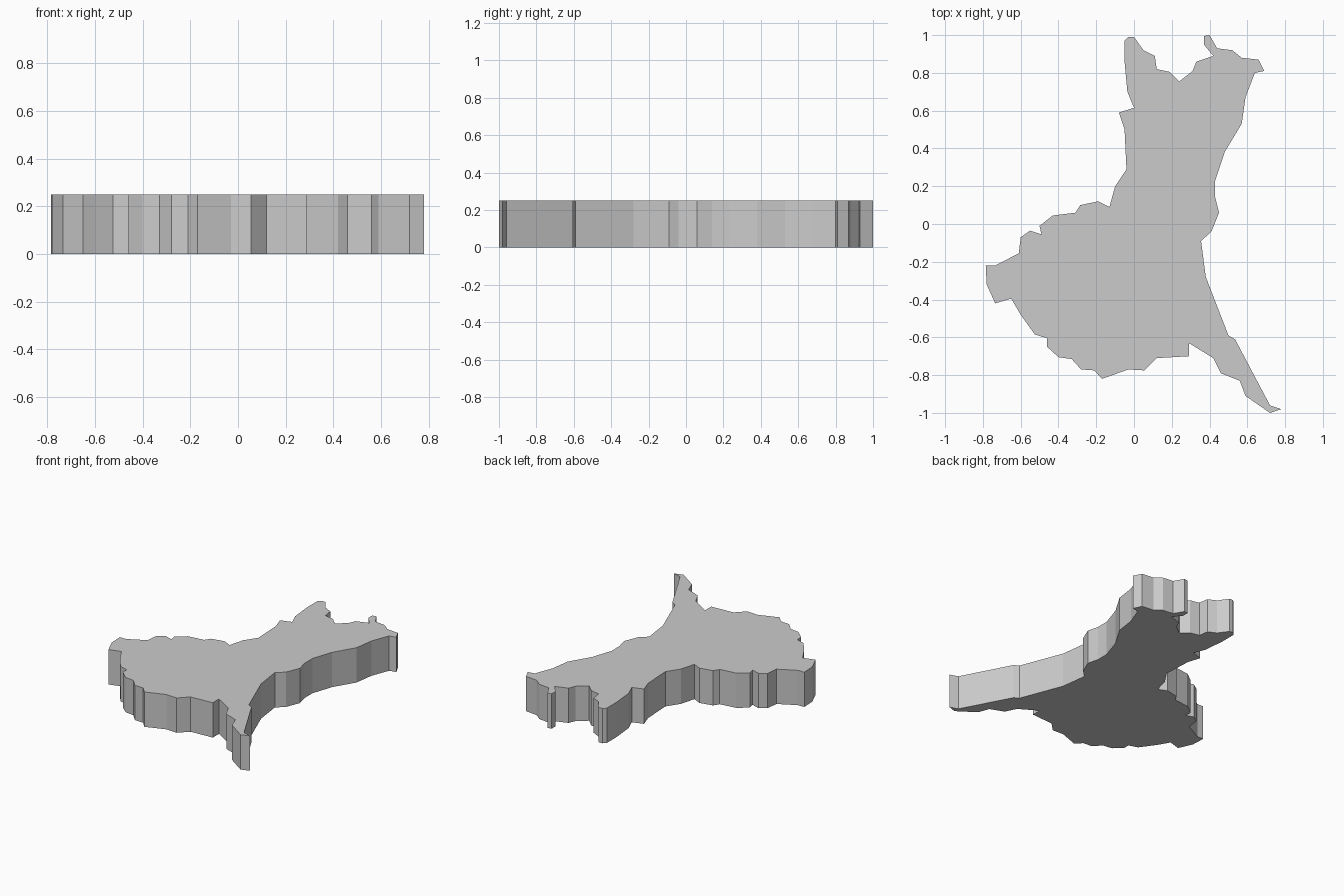
import bpy
import bmesh

HEIGHT = 0.25

# Outline of the slab seen from above, clockwise from the north-west tip
outline = [
    (-.05, .97), (-.03, .99), (0, .99), (.05, .92), (.11, .89), (.12, .82),
    (.19, .805), (.24, .755), (.31, .81), (.33, .86), (.42, .89), (.37, .95),
    (.37, .995), (.40, 1), (.44, .93), (.52, .92), (.57, .88), (.66, .87),
    (.69, .81), (.64, .80), (.59, .67), (.57, .53), (.48, .38), (.43, .23),
    (.43, .14), (.45, .06), (.41, -.04), (.355, -.09), (.38, -.28), (.50, -.59),
    (.535, -.61), (.72, -.96), (.78, -.98), (.72, -1), (.59, -.91), (.56, -.83),
    (.46, -.79), (.42, -.71), (.29, -.63), (.29, -.70), (.12, -.71),
    (.055, -.775), (-.03, -.77), (-.17, -.82), (-.21, -.775), (-.28, -.77),
    (-.33, -.715), (-.40, -.705), (-.46, -.65), (-.46, -.605), (-.525, -.585),
    (-.60, -.48), (-.65, -.395), (-.735, -.42), (-.78, -.32), (-.785, -.22),
    (-.735, -.22), (-.61, -.155), (-.60, -.07), (-.55, -.035), (-.49, -.055),
    (-.50, -.01), (-.43, .045), (-.31, .06), (-.285, .10), (-.19, .12),
    (-.13, .09), (-.10, .20), (-.04, .29), (-.05, .50), (-.08, .59),
    (0, .615), (-.035, .70), (-.05, .86),
]

# Flat slab with vertical walls, extruded from the outline
bm = bmesh.new()
base = bm.faces.new([bm.verts.new((x, y, 0)) for x, y in outline])
top = bmesh.ops.extrude_face_region(bm, geom=[base], use_keep_orig=True)
for item in top["geom"]:
    if isinstance(item, bmesh.types.BMVert):
        item.co.z = HEIGHT
bmesh.ops.recalc_face_normals(bm, faces=bm.faces)

mesh = bpy.data.meshes.new("island_slab")
bm.to_mesh(mesh)
bm.free()
slab = bpy.data.objects.new("island_slab", mesh)
bpy.context.collection.objects.link(slab)
